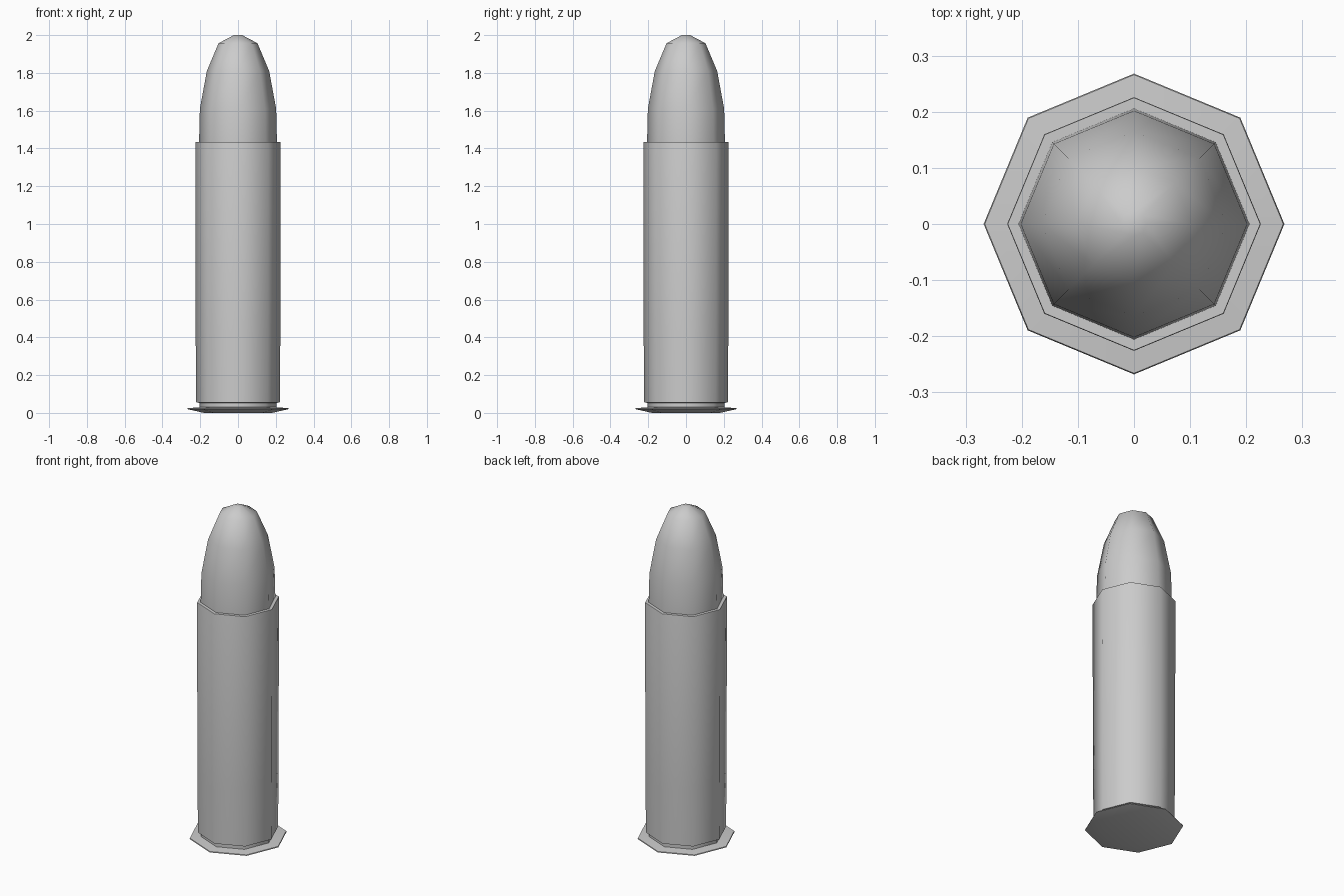
import bpy, bmesh, math

if "Cube" in bpy.data.objects:
    bpy.data.objects.remove(bpy.data.objects["Cube"])

SIDES = 8


def lathe(name, profile, angle):
    """Revolve (radius, z) points around z; radius 0 becomes a pole."""
    bm = bmesh.new()
    rings = []
    for r, z in profile:
        if r == 0:
            rings.append([bm.verts.new((0, 0, z))] * SIDES)
        else:
            rings.append([bm.verts.new((r * math.cos(math.tau * i / SIDES),
                                        r * math.sin(math.tau * i / SIDES), z))
                          for i in range(SIDES)])
    for a, b in zip(rings, rings[1:]):
        for i in range(SIDES):
            j = (i + 1) % SIDES
            quad = [a[i], a[j], b[j], b[i]]
            bm.faces.new(list(dict.fromkeys(quad)))
    me = bpy.data.meshes.new(name)
    bm.to_mesh(me)
    bm.free()
    ob = bpy.data.objects.new(name, me)
    bpy.context.collection.objects.link(ob)
    bpy.ops.object.select_all(action='DESELECT')
    ob.select_set(True)
    bpy.context.view_layer.objects.active = ob
    bpy.ops.object.shade_smooth_by_angle(angle=math.radians(angle))
    return ob


# Base: shallow underside, thin flared rim and extraction groove
lathe("rim", [(0, 0.005), (0.18, 0.0), (0.268, 0.02), (0.266, 0.025),
              (0.205, 0.03), (0.205, 0.053)], 60)

# Case: slightly tapered body with a lip closing onto the tip
lathe("case", [(0.205, 0.053), (0.221, 0.055), (0.224, 0.39),
               (0.226, 1.43), (0.225, 1.435), (0.205, 1.435)], 60)

# Rounded tip
lathe("tip", [(0.206, 1.42), (0.206, 1.44), (0.202, 1.61), (0.165, 1.81),
              (0.103, 1.957), (0.022, 2.0), (0, 2.0)], 70)
